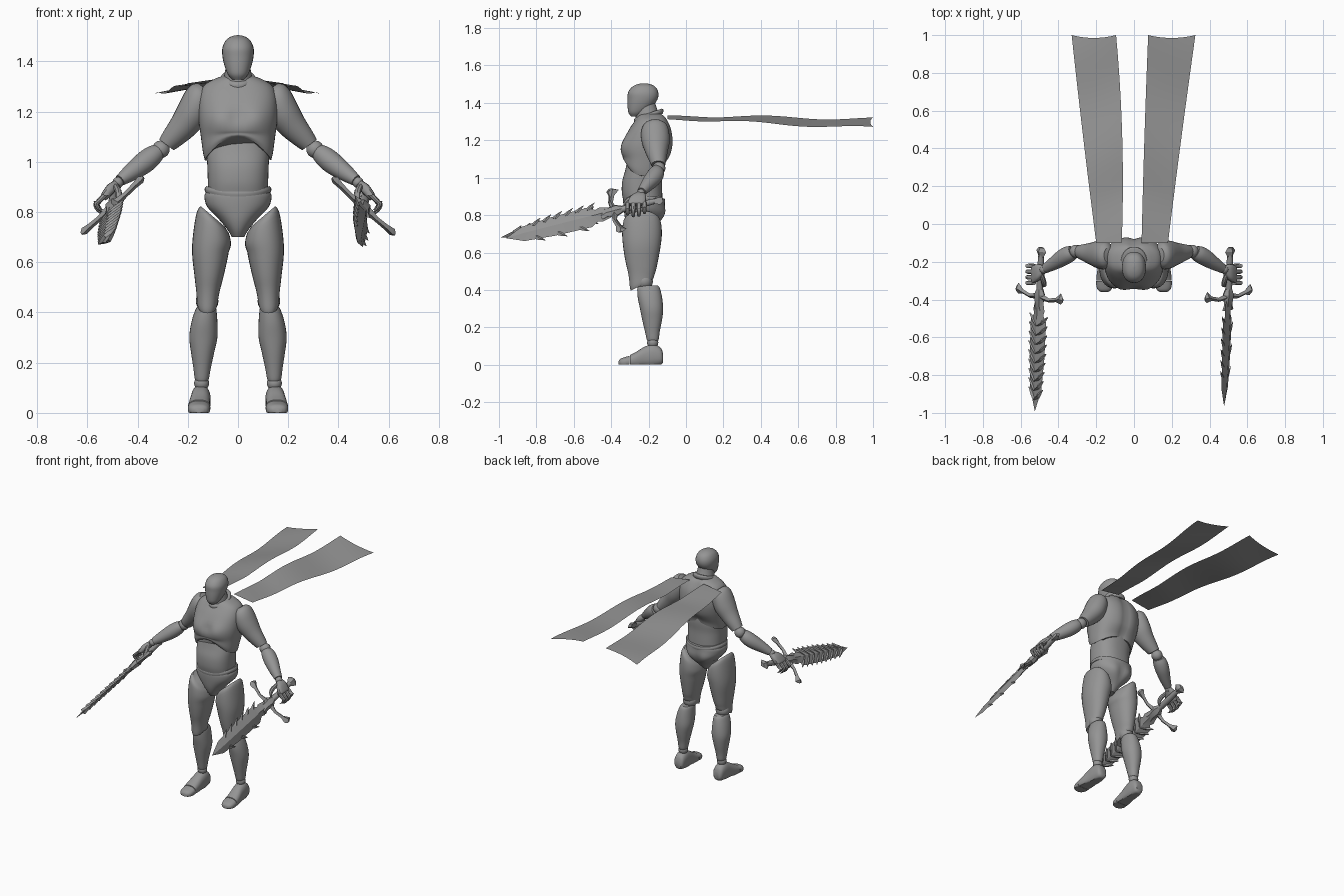
import bpy, bmesh, math
from mathutils import Vector, Matrix

grey = bpy.data.materials.new("clay_grey")
grey.diffuse_color = (0.3, 0.3, 0.3, 1)


def finish(name, bm, angle=40, closed=True):
    if closed:
        bmesh.ops.recalc_face_normals(bm, faces=bm.faces)
    me = bpy.data.meshes.new(name)
    bm.to_mesh(me)
    bm.free()
    me.materials.append(grey)
    ob = bpy.data.objects.new(name, me)
    bpy.context.collection.objects.link(ob)
    bpy.context.view_layer.objects.active = ob
    ob.select_set(True)
    if angle:
        bpy.ops.object.shade_smooth_by_angle(angle=math.radians(angle))
    ob.select_set(False)
    return ob


def catmull(a, b, c, d, t):
    return [0.5 * (2 * q + (r - p) * t + (2 * p - 5 * q + 4 * r - s) * t * t
                   + (3 * q - p - 3 * r + s) * t ** 3) for p, q, r, s in zip(a, b, c, d)]


def loft(name, rings, axis=None, side=1, n=28, steps=4, power=2.0, warp=None, angle=40, bm=None):
    """Skin over rings (x, y, z, rx, ry); rings lie flat or square to an axis."""
    if steps > 1:
        r = [rings[0]] + list(rings) + [rings[-1]]
        rings = [catmull(*r[i:i + 4], k / steps) for i in range(len(r) - 3) for k in range(steps)] + [r[-1]]
    u, v = Vector((1, 0, 0)), Vector((0, 1, 0))
    if axis:
        d = Vector(axis).normalized()
        u = v.cross(d).normalized() if abs(d.y) < 0.95 else u
        v = d.cross(u)
    own = bm is None
    bm = bm or bmesh.new()
    loops = []
    for x, y, z, rx, ry in rings:
        loop = []
        for k in range(n):
            a = math.tau * k / n
            c, s = math.cos(a), math.sin(a)
            c, s = (math.copysign(abs(w) ** (2 / power), w) for w in (c, s))
            p = Vector((x, y, z)) + u * max(rx, 0.001) * c + v * max(ry, 0.001) * s
            if warp:
                p = warp(p)
            loop.append(bm.verts.new((p.x * side, p.y, p.z)))
        loops.append(loop)
    for a, b in zip(loops, loops[1:]):
        for k in range(n):
            bm.faces.new((a[k], a[(k + 1) % n], b[(k + 1) % n], b[k]))
    bm.faces.new(loops[0])
    bm.faces.new(loops[-1])
    return finish(name, bm, angle) if own else bm


def ball(name, p, r):
    bm = bmesh.new()
    bmesh.ops.create_uvsphere(bm, u_segments=20, v_segments=12, radius=r, matrix=Matrix.Translation(p))
    finish(name, bm)


def bump(p, x, z, w):
    return math.exp(-((abs(p.x) - x) ** 2 + (p.z - z) ** 2) / w ** 2)


# Head, neck and collar
loft("head", [(0, -.272, 1.328, .022, .022), (0, -.262, 1.348, .04, .046), (0, -.246, 1.38, .053, .066),
              (0, -.232, 1.42, .062, .08), (0, -.229, 1.455, .062, .081), (0, -.226, 1.485, .048, .063),
              (0, -.225, 1.50, .026, .034), (0, -.225, 1.505, .003, .004)], power=2.2)
loft("neck", [(0, -.195, 1.27, .075, .08), (0, -.20, 1.32, .06, .07), (0, -.21, 1.36, .052, .058),
              (0, -.215, 1.40, .045, .05)])
loft("collar", [(0, -.2, 1.315, .064, .074), (0, -.2, 1.325, .069, .079), (0, -.2, 1.338, .068, .078),
                (0, -.2, 1.345, .06, .07)], warp=lambda p: Vector((p.x, p.y, p.z + (p.y + .2) * .35)))


# Chest with pectorals, spine groove and arched lower rim
def chest_warp(p):
    front = p.y < -.21
    if front:
        p.y -= .014 * bump(p, .075, 1.17, .055)
        p.y += .010 * bump(p, 0, 1.18, .03)
    else:
        p.y -= .012 * math.exp(-(p.x / .025) ** 2)
    if p.z < 1.12:
        k = (1.12 - p.z) / .12
        p.z += k * (.1 if front else .05) * max(0, 1 - (p.x / .14) ** 2)
    return p


loft("chest", [(0, -.225, 1.0, .133, .105), (0, -.225, 1.04, .14, .113), (0, -.214, 1.10, .148, .125),
               (0, -.208, 1.15, .155, .135), (0, -.2, 1.20, .158, .132), (0, -.19, 1.26, .155, .113),
               (0, -.185, 1.305, .135, .088), (0, -.185, 1.332, .09, .07), (0, -.185, 1.342, .06, .05)],
     n=48, power=2.4, warp=chest_warp)
loft("abdomen", [(0, -.23, .875, .118, .104), (0, -.235, .92, .12, .108), (0, -.235, .98, .122, .106),
                 (0, -.225, 1.04, .123, .10), (0, -.22, 1.10, .105, .092)], n=40, power=2.4)


def pelvis_warp(p):
    if p.y > -.2:
        p.y += .02 * bump(p, .06, .80, .05)
    return p


loft("pelvis", [(0, -.245, .70, .024, .045), (0, -.24, .73, .042, .07), (0, -.232, .77, .075, .092),
                (0, -.226, .82, .122, .105), (0, -.224, .86, .134, .109), (0, -.222, .88, .128, .108)],
     n=40, power=2.2, warp=pelvis_warp)
loft("waistband", [(0, -.224, .872, .131, .111), (0, -.224, .884, .133, .113), (0, -.224, .897, .127, .11)],
     n=40, power=2.2, warp=lambda p: Vector((p.x, p.y, p.z - .01 + 1.0 * p.x * p.x)))


def thigh_warp(p):
    top = min(1, max(0, (p.z - .64) / .18))
    low = min(1, max(0, (.5 - p.z) / .08))
    p.z += top * min(0, p.x - .15) * .85 + low * (p.y + .235) * .5
    return p


def foot_warp(p):
    p.z = max(0, p.z)
    return p


UP = {"power": 2.15}
for side, tag in ((1, "left"), (-1, "right")):
    # Legs
    loft(tag + "_thigh", [(.10, -.235, .825, .048, .08), (.10, -.235, .80, .064, .1), (.103, -.235, .72, .075, .106),
                          (.11, -.236, .64, .073, .101), (.115, -.237, .55, .059, .086), (.12, -.236, .48, .046, .07),
                          (.122, -.237, .44, .041, .063), (.122, -.24, .425, .036, .055)],
         side=side, warp=thigh_warp, **UP)
    ball(tag + "_knee", (.123 * side, -.222, .445), .045)
    loft(tag + "_shin", [(.125, -.2, .425, .034, .048), (.128, -.2, .41, .042, .06), (.134, -.193, .36, .052, .065),
                         (.138, -.184, .30, .056, .062), (.141, -.181, .24, .046, .053), (.143, -.18, .18, .035, .04),
                         (.144, -.178, .14, .029, .033), (.144, -.178, .128, .025, .029)], side=side, **UP)
    ball(tag + "_ankle", (.145 * side, -.178, .118), .03)
    loft(tag + "_foot", [(.146, -.122, .035, .022, .022), (.147, -.135, .045, .034, .045), (.148, -.175, .05, .039, .06),
                         (.15, -.22, .042, .04, .055), (.154, -.265, .028, .043, .042), (.155, -.3, .02, .045, .032)],
         axis=(0, -1, 0), side=side, warp=foot_warp, power=2.4)
    loft(tag + "_toes", [(.155, -.302, .018, .045, .03), (.156, -.33, .014, .043, .026), (.156, -.35, .012, .034, .02),
                         (.156, -.36, .01, .018, .01)], axis=(0, -1, 0), side=side, warp=foot_warp, power=2.4)
    # Arms
    loft(tag + "_upper_arm", [(.135, -.165, 1.295, .03, .04), (.145, -.165, 1.275, .052, .064),
                              (.16, -.165, 1.24, .064, .075), (.185, -.162, 1.19, .065, .074),
                              (.22, -.158, 1.14, .056, .06), (.26, -.152, 1.095, .045, .046),
                              (.285, -.148, 1.068, .036, .037)], axis=(.15, 0, -.2), side=side)
    ball(tag + "_elbow", (.307 * side, -.145, 1.05), .035)
    loft(tag + "_forearm", [(.322, -.15, 1.038, .034, .036), (.345, -.16, 1.02, .042, .044),
                            (.38, -.18, .992, .043, .044), (.43, -.212, .955, .034, .034),
                            (.47, -.236, .926, .023, .025)], axis=(.15, -.09, -.11), side=side)
    ball(tag + "_wrist", (.478 * side, -.241, .918), .022)
    # Hands wrapped over the grips
    loft(tag + "_palm", [(.48, -.245, .915, .016, .024), (.505, -.255, .895, .02, .042),
                         (.53, -.265, .865, .017, .048), (.537, -.267, .855, .012, .044)],
         axis=(.06, 0, -.06), side=side, n=16, power=3)
    for i in range(4):
        y = -.312 + .03 * i
        drop = (.01, 0, .003, .018)[i]
        loft(f"{tag}_finger_{i + 1}", [(.53, y, .868, .012, .012), (.555, y, .842, .012, .012),
                                       (.565, y, .822 + drop, .011, .011), (.553, y, .80 + drop, .01, .01),
                                       (.54, y, .79 + drop, .006, .006)], axis=(.02, 0, -.08), side=side, n=8, steps=2)
    loft(tag + "_thumb", [(.49, -.265, .905, .013, .013), (.478, -.305, .885, .014, .014),
                          (.475, -.325, .86, .012, .012), (.48, -.33, .835, .006, .006)],
         axis=(0, -.06, -.06), side=side, n=8, steps=2)


def sword(tag, pommel, tip, guard_angle, blade_angle, ribbed):
    a, b = Vector(pommel), Vector(tip)
    d = (b - a).normalized()
    length = (b - a).length

    def place(ob, angle):
        # local x = width, y = thickness, z = along the sword
        flat = Vector((math.cos(angle), 0, math.sin(angle)))
        w = (flat - d * flat.dot(d)).normalized()
        m = Matrix((w, d.cross(w), d)).transposed().to_4x4()
        ob.data.transform(Matrix.Translation(a) @ m)

    low = {"steps": 1, "angle": 25}
    place(loft(tag + "_grip", [(0, 0, .04, .015, .015), (0, 0, .15, .019, .019), (0, 0, .27, .016, .016)], n=10), 0)
    place(loft(tag + "_pommel", [(0, 0, 0, .02, .012), (0, 0, .02, .036, .02), (0, 0, .055, .014, .014)],
               n=4, **low), guard_angle)
    # Cross guard: two prongs with flared tips around a hub
    bm = loft("", [(0, 0, .225, .02, .018), (0, 0, .255, .036, .026), (0, 0, .31, .028, .02), (0, 0, .34, .04, .012)],
              n=6, steps=1, bm=bmesh.new())
    for s in (1, -1):
        loft("", [(s * .01, 0, .265, .018, .018), (s * .07, 0, .275, .011, .011), (s * .12, 0, .262, .012, .012),
                  (s * .155, 0, .25, .03, .016), (s * .17, 0, .255, .012, .006)],
             axis=(s, 0, 0), n=4, steps=1, bm=bm)
    place(finish(tag + "_guard", bm, 25), guard_angle)
    # Blade with diamond section and barbed edges
    bm = loft("", [(0, 0, .29, .03, .014), (0, 0, .34, .042, .016), (0, 0, .365, .034, .014), (0, 0, .40, .058, .016),
                   (0, 0, .6, .055, .014), (0, 0, .77, .042, .011), (0, 0, length, .001, .001)],
              n=4, steps=1, bm=bmesh.new())
    for i in range(9 if ribbed else 6):
        z = .38 + i * (.05 if ribbed else .06)
        half = .056 - max(0, z - .55) * .07
        for s in (1, -1):
            if ribbed:  # chevron ribs that sweep back to the edges
                loft("", [(0, 0, z + .045, .004, .02), (s * half * .6, 0, z + .02, .016, .014),
                          (s * (half + .012), 0, z - .012, .003, .003)], axis=(s, 0, -.4), n=4, steps=1, bm=bm)
            elif s > 0 or i % 2:
                loft("", [(s * (half - .015), 0, z + .025, .018, .008), (s * (half + .004), 0, z + .005, .01, .005),
                          (s * (half + .02), 0, z - .02, .001, .001)], axis=(s, 0, -.6), n=4, steps=1, bm=bm)
    place(finish(tag + "_blade", bm, 20), blade_angle)


sword("right_sword", (-.49, -.125, .885), (-.525, -.99, .68), math.radians(44), math.radians(46), True)
sword("left_sword", (.51, -.125, .885), (.477, -.96, .677), math.radians(136), math.radians(112), False)


# Two thin streaming scarf tails
def scarf_tail(name, side, near, mid, far):
    bm = bmesh.new()
    nu, nv = 8, 40
    grid = []
    for j in range(nv + 1):
        t = j / nv
        row = []
        edge = [p * (1 - t) * (1 - 2 * t) + 4 * q * t * (1 - t) + r * t * (2 * t - 1)
                for p, q, r in zip(near, mid, far)]
        for i in range(nu + 1):
            u = i / nu
            x = edge[0] + (edge[1] - edge[0]) * u
            y = -.1 + t * (1.085 + .015 * (2 * u - 1) ** 2)
            z = 1.333 - .018 * t - u * (.02 + .03 * t)
            z += .008 * math.sin(t * 11 + 2.6 + u) * min(1, t * 4)
            row.append(bm.verts.new((side * x, y, z)))
        grid.append(row)
    for a, b in zip(grid, grid[1:]):
        for i in range(nu):
            q = (a[i], a[i + 1], b[i + 1], b[i])
            bm.faces.new(q if side > 0 else q[::-1])
    finish(name, bm, 40, closed=False)


scarf_tail("left_scarf_tail", 1, (.04, .18), (.055, .25), (.075, .325))
scarf_tail("right_scarf_tail", -1, (.065, .2), (.062, .268), (.095, .33))
